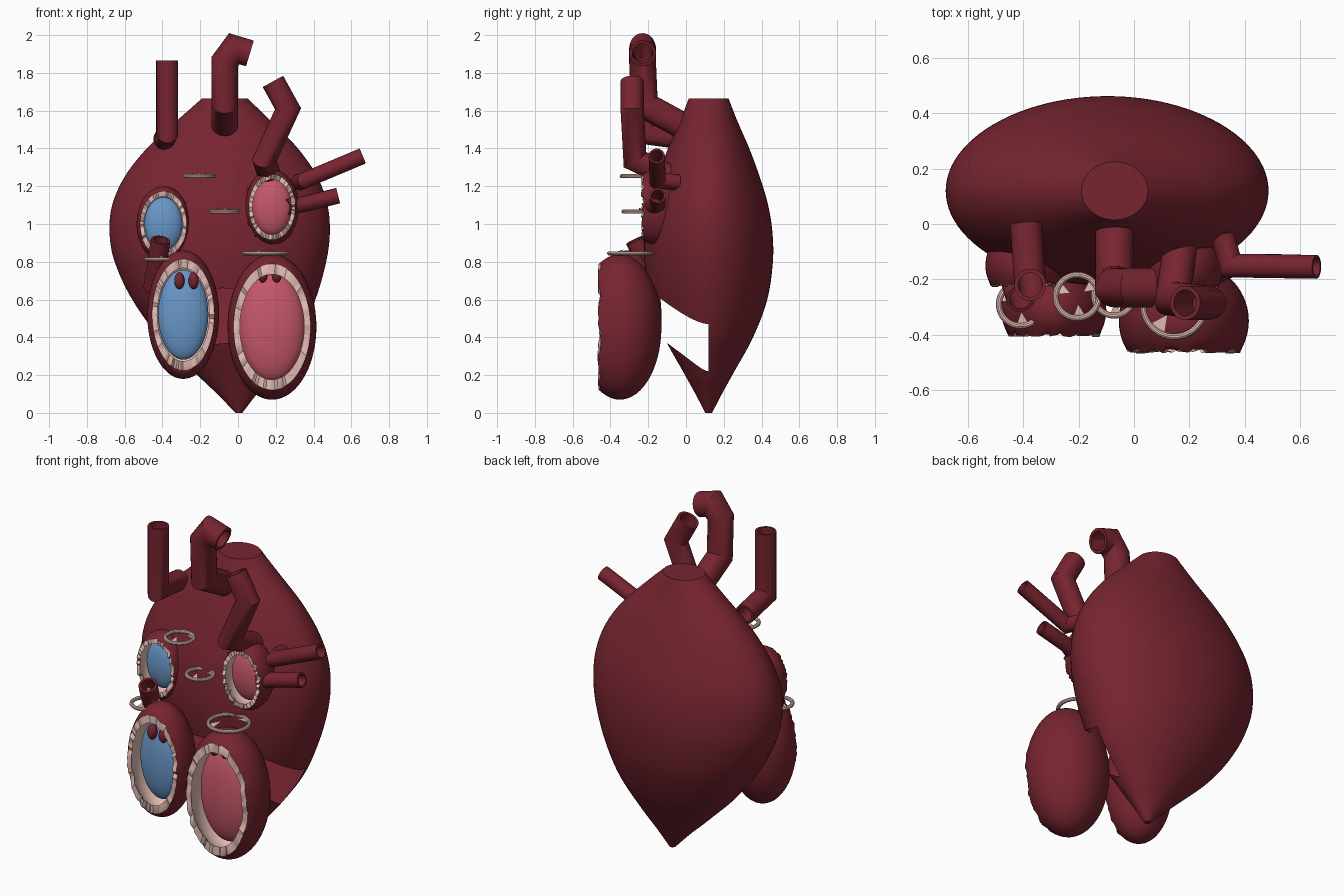
import bpy, bmesh, math, random
from mathutils import Vector

if "Cube" in bpy.data.objects:
    bpy.data.objects.remove(bpy.data.objects["Cube"])

random.seed(4)
TAU = 2 * math.pi


def material(name, rgb):
    m = bpy.data.materials.new(name)
    m.diffuse_color = (*rgb, 1)
    m.use_nodes = True
    m.node_tree.nodes["Principled BSDF"].inputs["Base Color"].default_value = m.diffuse_color
    return m


RED = material("muscle red", (0.185, 0.018, 0.03))
PALE = material("pale lining", (0.76, 0.50, 0.45))
PINK = material("rose blood", (0.56, 0.095, 0.14))
BLUE = material("blue blood", (0.14, 0.31, 0.58))


def finish(bm, name, mats, angle=40):
    me = bpy.data.meshes.new(name)
    bmesh.ops.recalc_face_normals(bm, faces=bm.faces[:])
    bm.to_mesh(me)
    bm.free()
    for m in mats:
        me.materials.append(m)
    ob = bpy.data.objects.new(name, me)
    bpy.context.collection.objects.link(ob)
    bpy.ops.object.select_all(action='DESELECT')
    ob.select_set(True)
    bpy.context.view_layer.objects.active = ob
    bpy.ops.object.shade_smooth_by_angle(angle=math.radians(angle))
    return ob


def bridge(bm, a, b, closed=True, mat=0):
    n = len(a)
    for i in range(n if closed else n - 1):
        j = (i + 1) % n
        bm.faces.new((a[i], a[j], b[j], b[i])).material_index = mat


def ellipsoid(name, c, r, mat):
    bm = bmesh.new()
    bmesh.ops.create_uvsphere(bm, u_segments=40, v_segments=24, radius=1)
    for v in bm.verts:
        v.co = Vector(c) + Vector((v.co.x * r[0], v.co.y * r[1], v.co.z * r[2]))
    return finish(bm, name, [mat])


# name, centre, radii, blood colour, blood size ratio
CHAMBERS = [
    ("left_ventricle", (0.18, -0.35, 0.455), (0.235, 0.22, 0.385), PINK, 0.74),
    ("right_ventricle", (-0.29, -0.31, 0.52), (0.19, 0.18, 0.34), BLUE, 0.70),
    ("left_atrium", (0.18, -0.155, 1.09), (0.142, 0.15, 0.2), PINK, 0.74),
    ("right_atrium", (-0.395, -0.15, 1.0), (0.142, 0.14, 0.2), BLUE, 0.71),
]

# Heart body profile: height, centre x, half width, half depth
PROFILE = [
    (0.0, 0.005, 0.018, 0.018), (0.1, -0.005, 0.105, 0.07), (0.2, -0.015, 0.2, 0.125),
    (0.4, -0.045, 0.37, 0.235), (0.6, -0.075, 0.485, 0.31), (0.8, -0.093, 0.56, 0.34),
    (0.95, -0.097, 0.583, 0.338), (1.1, -0.096, 0.57, 0.315), (1.25, -0.09, 0.51, 0.27),
    (1.4, -0.083, 0.40, 0.215), (1.55, -0.075, 0.245, 0.15), (1.665, -0.07, 0.12, 0.105),
]


def profile_at(z):
    """Smooth interpolation along the profile."""
    n = len(PROFILE)
    i = max(k for k in range(n - 1) if PROFILE[k][0] <= z + 1e-9)
    a, b = PROFILE[i], PROFILE[i + 1]
    p, q = PROFILE[max(i - 1, 0)], PROFILE[min(i + 2, n - 1)]
    h = b[0] - a[0]
    t = (z - a[0]) / h
    out = []
    for k in (1, 2, 3):
        m0 = (b[k] - p[k]) / (b[0] - p[0]) * h
        m1 = (q[k] - a[k]) / (q[0] - a[0]) * h
        out.append((2*t**3 - 3*t*t + 1) * a[k] + (t**3 - 2*t*t + t) * m0
                   + (3*t*t - 2*t**3) * b[k] + (t**3 - t*t) * m1)
    return out


def body_patch(bm, a0, a1, low, high, rows):
    prev = None
    for r in range(rows + 1):
        ring = []
        for k in range(49):
            a = a0 + (a1 - a0) * k / 48
            s = abs(math.sin(a))
            z = low(s) + (high(s) - low(s)) * r / rows
            cx, w, d = profile_at(z)
            ring.append(bm.verts.new((cx + w * math.cos(a), 0.12 + d * math.sin(a), z)))
        if prev:
            bridge(bm, prev, ring, closed=False)
        prev = ring


# Heart body: full back shell, front shell with a curved gap behind the ventricles
bm = bmesh.new()
TOP = 1.665
body_patch(bm, 0, math.pi, lambda s: 0, lambda s: TOP, 72)
body_patch(bm, math.pi, TAU, lambda s: 0.47 + 0.19 * s**1.7, lambda s: TOP, 56)
body_patch(bm, math.pi, TAU, lambda s: 0, lambda s: 0.22 + 0.15 * s**1.7, 16)
bmesh.ops.remove_doubles(bm, verts=bm.verts[:], dist=0.0005)
for z in (0, TOP):
    rim = [e for e in bm.edges if e.is_boundary and all(abs(v.co.z - z) < 1e-4 for v in e.verts)]
    bmesh.ops.edgeloop_fill(bm, edges=rim)


def inside_chamber(p):
    return any(sum(((p[k] - c[k]) / (0.94 * r[k]))**2 for k in range(3)) < 1
               for _, c, r, _, _ in CHAMBERS)


bmesh.ops.delete(bm, geom=[f for f in bm.faces if inside_chamber(f.calc_center_median())],
                 context='FACES')
finish(bm, "heart_body", [RED])


# Chambers: thick open cups with a ragged front rim and a blood core
def chamber(name, c, r, blood, ratio):
    bm = bmesh.new()
    n, wall, cut = 80, 0.88, -0.5
    jag = [random.uniform(-0.008, 0.010) for _ in range(n)]
    prev = None
    for scale, mat in ((1, 0), (wall, 1)):
        end = math.acos(cut / scale)
        steps = [end * (k + 0.15) / 20.15 for k in range(21)]
        for a in (steps if mat == 0 else steps[::-1]):
            ring = []
            for i in range(n):
                t = TAU * i / n
                y = c[1] + r[1] * scale * math.cos(a) + (jag[i] if a == end else 0)
                q = scale * math.sin(a)
                ring.append(bm.verts.new((c[0] + r[0] * q * math.cos(t), y,
                                          c[2] + r[2] * q * math.sin(t))))
            if prev:
                bridge(bm, prev, ring, mat=mat)
            else:
                bm.faces.new(ring)
            prev = ring
    bm.faces.new(prev).material_index = 1
    finish(bm, name, [RED, PALE])
    ellipsoid(name + "_blood", c, (r[0] * ratio, r[1] * 0.36, r[2] * ratio), blood)


for args in CHAMBERS:
    chamber(*args)


# Vessels: hollow tubes with mitred bends
def vessel(name, path, radius, n=28):
    pts = [Vector(p) for p in path]
    dirs = [(b - a).normalized() for a, b in zip(pts, pts[1:])]
    u = dirs[0].orthogonal().normalized()
    w = dirs[0].cross(u)
    bm = bmesh.new()
    walls = []
    for r in (radius, radius * 0.76):
        co = [pts[0] + r * (u * math.cos(TAU*i/n) + w * math.sin(TAU*i/n)) for i in range(n)]
        rings = [[bm.verts.new(p) for p in co]]
        for k, d in enumerate(dirs):
            nrm = d + dirs[min(k + 1, len(dirs) - 1)]
            co = [p + d * ((pts[k + 1] - p).dot(nrm) / d.dot(nrm)) for p in co]
            rings.append([bm.verts.new(p) for p in co])
        for a, b in zip(rings, rings[1:]):
            bridge(bm, a, b)
        walls.append(rings)
    for e in (0, -1):
        bridge(bm, walls[0][e], walls[1][e])
    finish(bm, name, [RED], 35)


vessel("upper_vein", [(-0.39, 0.0, 1.45), (-0.375, -0.22, 1.48), (-0.375, -0.22, 1.865)], 0.058)
vessel("main_artery", [(-0.07, 0.0, 1.51), (-0.07, -0.22, 1.63), (-0.07, -0.23, 1.86),
                       (-0.02, -0.23, 1.928), (0.063, -0.23, 1.903)], 0.071)
vessel("lung_artery", [(0.17, -0.06, 1.24), (0.14, -0.27, 1.34), (0.265, -0.285, 1.61),
                       (0.185, -0.285, 1.755)], 0.062)
vessel("upper_lung_vein", [(0.32, -0.04, 1.22), (0.35, -0.15, 1.23), (0.66, -0.155, 1.36)], 0.043)
vessel("lower_lung_vein", [(0.26, -0.19, 1.09), (0.35, -0.15, 1.105), (0.53, -0.15, 1.15)], 0.042)
vessel("lower_vein", [(-0.41, -0.27, 0.915), (-0.425, -0.22, 0.81), (-0.45, -0.12, 0.66)], 0.052)


# Valves: flat rings with pointed leaflets
def valve(name, c, r, leaves):
    bpy.ops.mesh.primitive_torus_add(location=c, major_radius=r, minor_radius=0.011,
                                     major_segments=48, minor_segments=10)
    ob = bpy.context.object
    ob.name = name + "_ring"
    ob.data.materials.append(PALE)
    bpy.ops.object.shade_smooth_by_angle()
    bm = bmesh.new()
    for k in range(leaves):
        a = TAU * (k + 0.3) / leaves
        co = [(0.95 * r, a - 0.3, 0), (0.95 * r, a + 0.3, 0), (0.35 * r, a, 0.02)]
        vs = [bm.verts.new((c[0] + q * math.cos(t), c[1] + q * math.sin(t), c[2] + h))
              for q, t, h in co]
        bm.faces.new(vs)
    bmesh.ops.solidify(bm, geom=bm.faces[:], thickness=0.006)
    finish(bm, name + "_leaflets", [PALE])


valve("right_inlet_valve", (-0.41, -0.29, 0.813), 0.078, 3)
valve("left_inlet_valve", (0.145, -0.295, 0.845), 0.112, 2)
valve("lung_outlet_valve", (-0.205, -0.262, 1.253), 0.078, 3)
valve("main_outlet_valve", (-0.072, -0.258, 1.066), 0.073, 3)

# Small muscles hanging inside the ventricles
for i, (x, y, z) in enumerate([(-0.31, -0.37, 0.70), (-0.235, -0.37, 0.70),
                               (0.13, -0.41, 0.735), (0.205, -0.41, 0.735)]):
    ellipsoid(f"inner_muscle_{i + 1}", (x, y, z), (0.027, 0.03, 0.045), RED)
